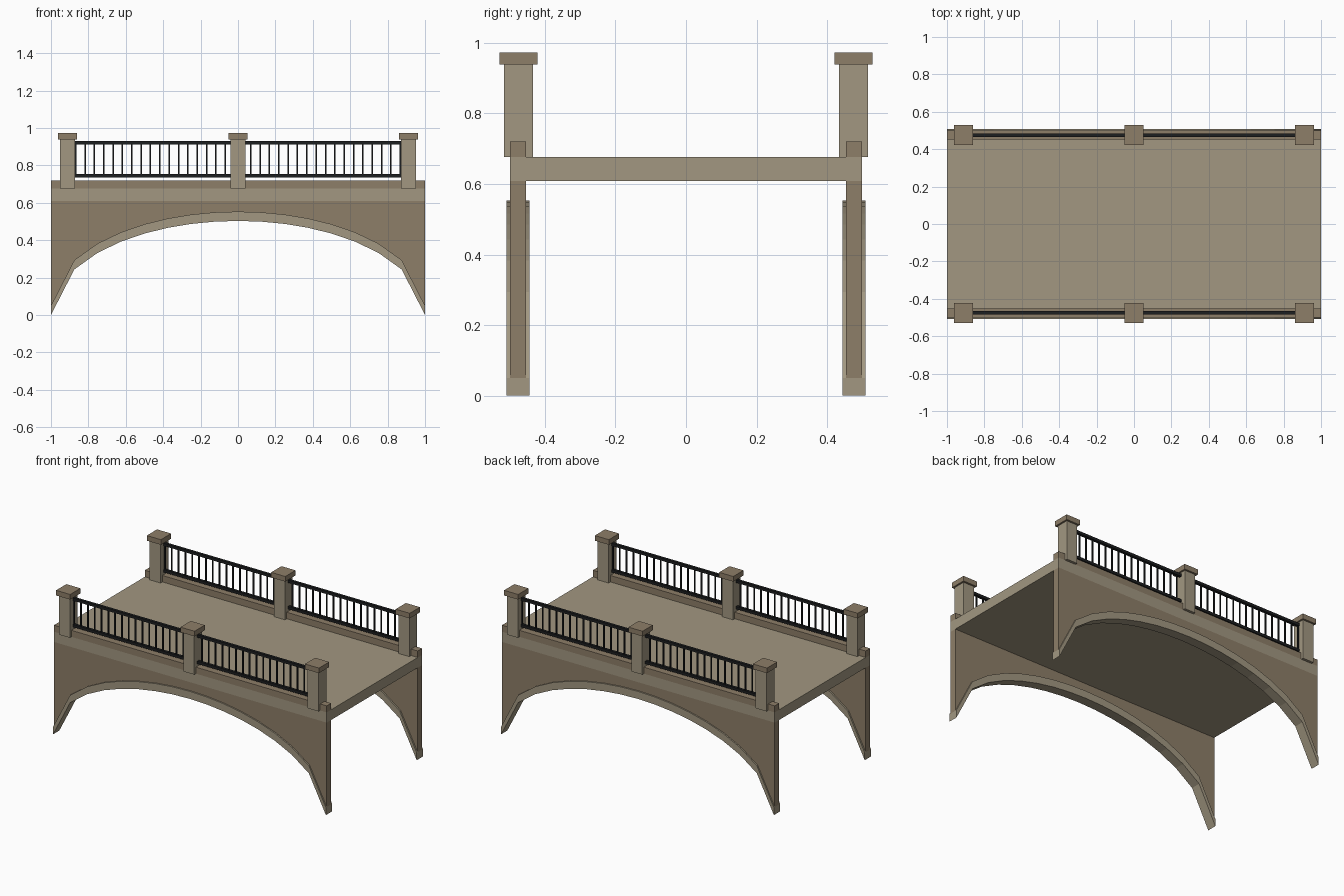
import bpy, bmesh, math

if "Cube" in bpy.data.objects:
    bpy.data.objects.remove(bpy.data.objects["Cube"])


def material(name, rgb):
    m = bpy.data.materials.new(name)
    m.diffuse_color = (*rgb, 1)
    m.use_nodes = True
    m.node_tree.nodes["Principled BSDF"].inputs["Base Color"].default_value = m.diffuse_color
    return m


LIGHT = material("light_stone", (0.36, 0.31, 0.22))
DARK = material("dark_stone", (0.27, 0.21, 0.14))
IRON = material("dark_iron", (0.012, 0.013, 0.014))


def finish(name, bm, mat):
    bmesh.ops.recalc_face_normals(bm, faces=bm.faces)
    me = bpy.data.meshes.new(name)
    bm.to_mesh(me)
    bm.free()
    me.materials.append(mat)
    ob = bpy.data.objects.new(name, me)
    bpy.context.collection.objects.link(ob)
    return ob


def add_box(bm, x, y, z):
    """Add a box given (min, max) ranges."""
    verts = bmesh.ops.create_cube(bm, size=1)["verts"]
    for v in verts:
        for i, (a, b) in enumerate((x, y, z)):
            v.co[i] = (a + b) / 2 + v.co[i] * (b - a)


def boxes(name, mat, *ranges):
    bm = bmesh.new()
    for r in ranges:
        add_box(bm, *r)
    return finish(name, bm, mat)


def strip(name, mat, lower, upper, y0, y1):
    """Solid between two (x, z) curves, extruded from y0 to y1."""
    bm = bmesh.new()
    rows = [[bm.verts.new((x, y, z)) for x, z in curve]
            for y, curve in ((y0, lower), (y0, upper), (y1, upper), (y1, lower))]
    for a, b in zip(rows, rows[1:] + rows[:1]):
        for i in range(len(a) - 1):
            bm.faces.new((a[i], a[i + 1], b[i + 1], b[i]))
    for end in (0, -1):
        bm.faces.new([r[end] for r in rows])
    return finish(name, bm, mat)


def about(c, width):
    return (c - width / 2, c + width / 2)


# Elliptical arch curve, 16 straight segments evenly spaced in x
xs = [-1 + i / 8 for i in range(17)]
intrados = [(x, 0.503 * math.sqrt(1 - x * x)) for x in xs]
extrados = [(x, z + 0.05) for x, z in intrados]
deck_line = [(x, 0.609) for x in xs]

# Deck slab
boxes("deck", LIGHT, ((-1, 1), (-0.499, 0.499), (0.609, 0.677)))

for side, s in (("front", -1), ("back", 1)):
    # Arch ring and wall above it
    strip(side + "_arch_ring", LIGHT, intrados, extrados, s * 0.508, s * 0.443)
    strip(side + "_arch_wall", DARK, extrados, deck_line, s * 0.499, s * 0.453)

    # Kerb
    boxes(side + "_kerb", DARK, ((-1, 1), about(s * 0.476, 0.046), (0.677, 0.72)))

    # Posts and caps
    yc = s * 0.475
    for label, x in (("left", -0.912), ("middle", 0), ("right", 0.912)):
        boxes(f"{side}_{label}_post", LIGHT,
              (about(x, 0.08), about(yc, 0.082), (0.677, 0.938)))
        boxes(f"{side}_{label}_post_cap", DARK,
              (about(x, 0.103), about(yc, 0.107), (0.938, 0.972)))

    # Rails
    boxes(side + "_rails", IRON,
          *[((-0.88, 0.88), about(yc, 0.018), about(z, 0.018)) for z in (0.745, 0.92)])

    # Balusters, one row each side of the middle post
    boxes(side + "_balusters", IRON,
          *[(about(d * (0.068 + 0.05 * i), 0.008), about(yc, 0.008), (0.745, 0.92))
            for d in (-1, 1) for i in range(17)])
